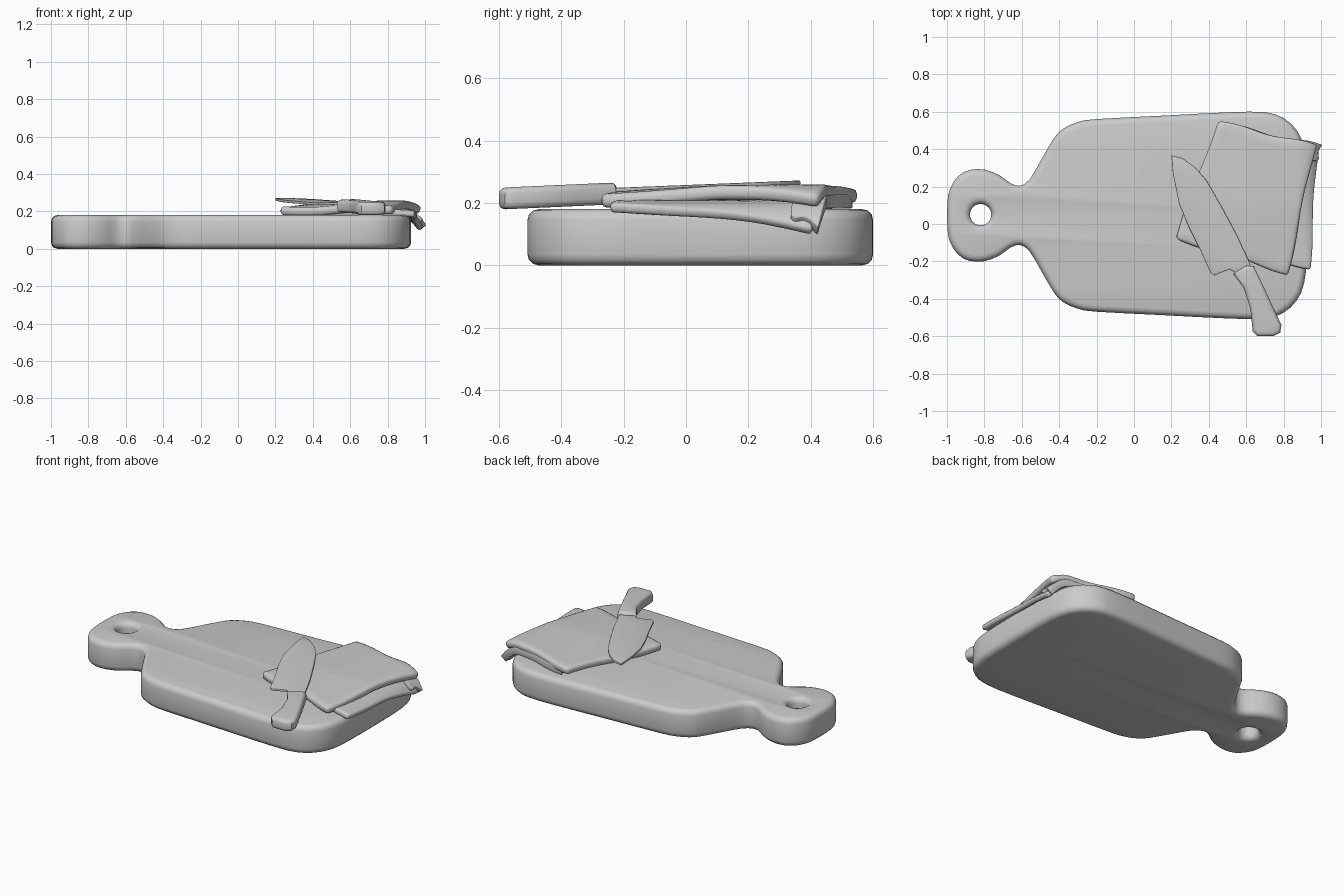
import bpy, bmesh, math
from mathutils import Vector

if "Cube" in bpy.data.objects:
    bpy.data.objects.remove(bpy.data.objects["Cube"])

grey = bpy.data.materials.new("plain grey")
grey.diffuse_color = (0.6, 0.6, 0.6, 1)
grey.use_nodes = True
grey.node_tree.nodes["Principled BSDF"].inputs["Base Color"].default_value = grey.diffuse_color


def finish(ob, angle=40):
    ob.data.materials.clear()
    ob.data.materials.append(grey)
    bpy.ops.object.select_all(action='DESELECT')
    ob.select_set(True)
    bpy.context.view_layer.objects.active = ob
    bpy.ops.object.shade_smooth_by_angle(angle=math.radians(angle))
    return ob


def smooth_path(pts, steps=3):
    """Closed Catmull-Rom curve through the points."""
    out, n = [], len(pts)
    for i in range(n):
        a, b, c, d = (Vector(pts[(i + k) % n]) for k in (-1, 0, 1, 2))
        for s in range(steps):
            t = s / steps
            out.append(0.5 * (2 * b + (c - a) * t + (2 * a - 5 * b + 4 * c - d) * t * t
                              + (3 * b - a - 3 * c + d) * t ** 3))
    return out


def slab(name, loops, z, thick, rim, res=2, tilt=0.0):
    """Plate with rounded rim, cut from closed outlines; the first is the outside."""
    cu = bpy.data.curves.new(name, 'CURVE')
    cu.dimensions, cu.fill_mode = '2D', 'BOTH'
    cu.extrude, cu.bevel_depth = thick / 2 - rim, rim
    cu.bevel_resolution, cu.offset = res, -rim
    for pts in loops:
        sp = cu.splines.new('POLY')
        sp.points.add(len(pts) - 1)
        for p, q in zip(sp.points, pts):
            p.co = (q[0], q[1], 0, 1)
        sp.use_cyclic_u = True
    tmp = bpy.data.objects.new(name + "_outline", cu)
    bpy.context.collection.objects.link(tmp)
    me = bpy.data.meshes.new_from_object(tmp.evaluated_get(bpy.context.evaluated_depsgraph_get()))
    bpy.data.objects.remove(tmp)
    bm = bmesh.new()
    bm.from_mesh(me)
    bmesh.ops.remove_doubles(bm, verts=bm.verts, dist=0.0005)
    for v in bm.verts:
        v.co.z += z + tilt * (v.co.y + 0.24)
    bmesh.ops.recalc_face_normals(bm, faces=bm.faces)
    bm.to_mesh(me)
    bm.free()
    ob = bpy.data.objects.new(name, me)
    bpy.context.collection.objects.link(ob)
    return finish(ob)


def cloth(name, corners, height, thick, n=14):
    """Four-cornered cloth layer draped over a height rule."""
    a, b, c, d = (Vector(p) for p in corners)
    bm = bmesh.new()
    grid = []
    for i in range(n + 1):
        row = []
        for j in range(n + 1):
            u, v = i / n, j / n
            p = a.lerp(b, u).lerp(d.lerp(c, u), v)
            # slightly wavy edges
            p.y += 0.008 * math.sin(u * 9 + 3 * v)
            p.x += 0.006 * math.sin(v * 7 + 2 * u)
            row.append(bm.verts.new((p.x, p.y, height(p.x, p.y))))
        grid.append(row)
    for i in range(n):
        for j in range(n):
            bm.faces.new((grid[i][j], grid[i][j + 1], grid[i + 1][j + 1], grid[i + 1][j]))
    me = bpy.data.meshes.new(name)
    bm.to_mesh(me)
    bm.free()
    ob = bpy.data.objects.new(name, me)
    bpy.context.collection.objects.link(ob)
    so = ob.modifiers.new("thickness", 'SOLIDIFY')
    so.thickness, so.offset = thick, 0
    be = ob.modifiers.new("soft rim", 'BEVEL')
    be.width, be.segments, be.limit_method = thick * 0.35, 2, 'ANGLE'
    be.angle_limit = math.radians(50)
    return finish(ob, 60)


# cutting board: half outline mirrored across its long axis, with a hanging hole
MID = 0.046
half = [(-0.998, 0.06), (-0.985, 0.14), (-0.94, 0.21), (-0.88, 0.243), (-0.80, 0.245),
        (-0.72, 0.215), (-0.66, 0.172), (-0.61, 0.158), (-0.56, 0.19), (-0.50, 0.29),
        (-0.43, 0.41), (-0.38, 0.463), (-0.30, 0.499), (-0.20, 0.515), (0.15, 0.533),
        (0.50, 0.551), (0.70, 0.552), (0.80, 0.52), (0.87, 0.455), (0.91, 0.36),
        (0.924, 0.20)]
outline = [(x, MID - y) for x, y in half] + [(x, MID + y) for x, y in reversed(half)]
hole = [(-0.82 + 0.057 * math.cos(k * math.pi / 12), 0.05 + 0.057 * math.sin(k * math.pi / 12))
        for k in range(24)]
slab("cutting_board", [smooth_path(outline, 2), hole], 0.09, 0.18, 0.035)

# knife blade and handle
blade = [(0.20, 0.367), (0.26, 0.352), (0.33, 0.30), (0.39, 0.23), (0.47, 0.09), (0.55, -0.06),
         (0.62, -0.21), (0.63, -0.25), (0.55, -0.265), (0.51, -0.242), (0.43, -0.275),
         (0.41, -0.262), (0.35, -0.13), (0.29, -0.01), (0.24, 0.11), (0.208, 0.27)]
slab("knife_blade", [blade], 0.241, 0.014, 0.004, 1, 0.04)
handle = [(0.53, -0.265), (0.60, -0.222), (0.64, -0.225), (0.70, -0.35), (0.788, -0.54),
          (0.782, -0.58), (0.745, -0.60), (0.66, -0.60), (0.635, -0.575), (0.622, -0.45),
          (0.585, -0.34)]
slab("knife_handle", [handle], 0.23, 0.07, 0.02, 2, 0.045)


# folded napkin: upper fold, lower fold hanging over the edge, and a rolled hem
def droop(x, y):
    return 6 * max(0, x - 0.86) ** 2 * (y + 0.35) / 0.75


def upper_height(x, y):
    z = 0.204 + 0.03 * min(1, max(0, (x - 0.22) / 0.4)) - 0.07 * max(0, 0.1 - y)
    return max(z, 0.203) - 0.4 * droop(x, y) + 0.003 * math.sin(14 * x + 5 * y)


def lower_height(x, y):
    return 0.192 - droop(x, y)


cloth("napkin_upper_fold", [(0.45, 0.55), (0.97, 0.42), (0.82, -0.27), (0.22, -0.08)],
      upper_height, 0.045)
cloth("napkin_lower_fold", [(0.50, 0.47), (0.975, 0.40), (0.94, -0.24), (0.36, -0.10)],
      lower_height, 0.034)
cloth("napkin_hem", [(0.50, 0.535), (0.985, 0.42), (0.965, 0.34), (0.52, 0.42)],
      lambda x, y: 0.205 - 0.9 * droop(x, y), 0.045)
